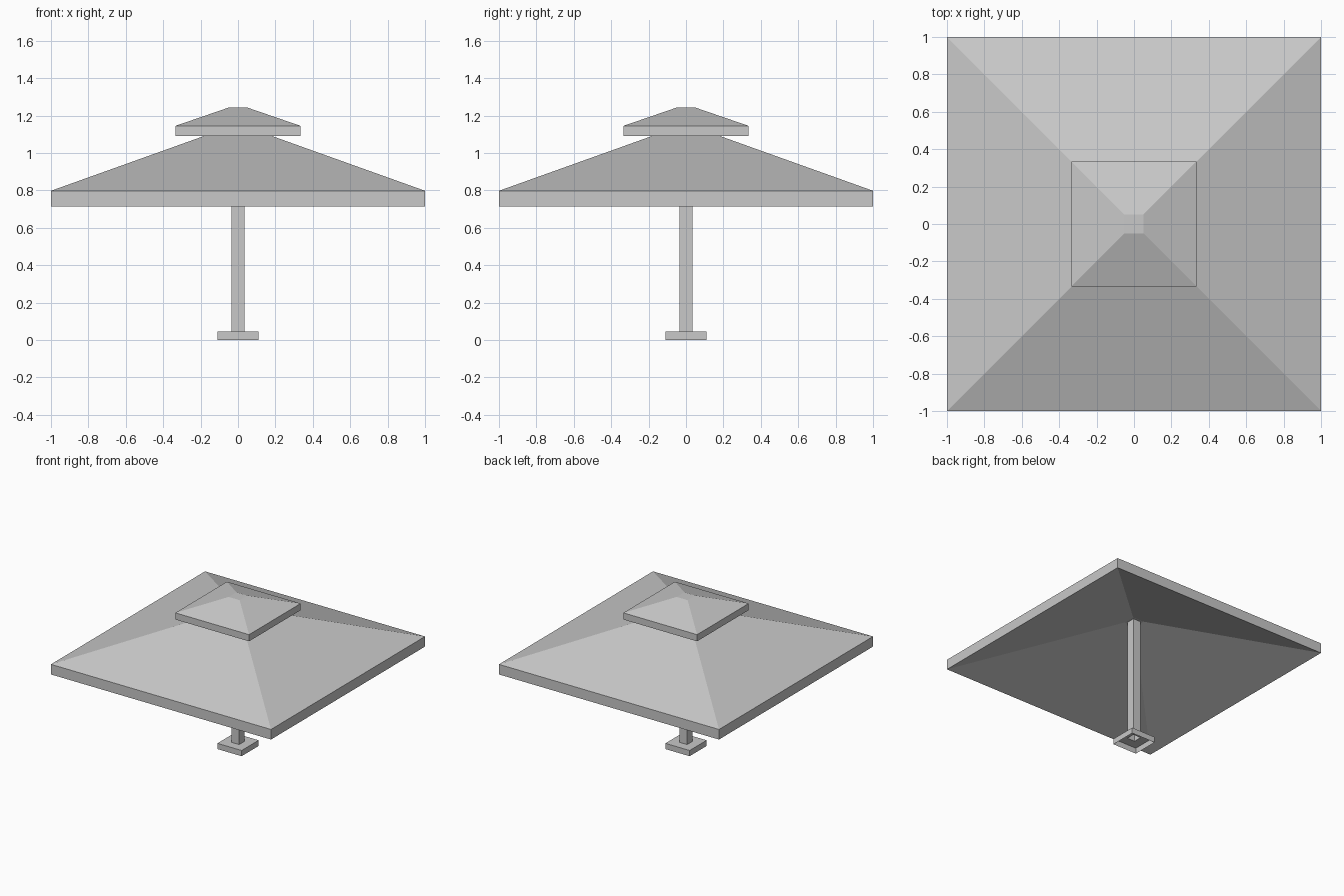
import bpy
import bmesh

cube = bpy.data.objects.get("Cube")
if cube:
    bpy.data.objects.remove(cube, do_unlink=True)

grey = bpy.data.materials.new("plain grey")
GREY = (0.58, 0.58, 0.58, 1)
grey.diffuse_color = GREY
grey.use_nodes = True
grey.node_tree.nodes["Principled BSDF"].inputs["Base Color"].default_value = GREY


def square_loft(name, profile, closed=False):
    """Sweep a (half width, height) profile around a square."""
    bm = bmesh.new()
    rings = [[bm.verts.new((sx * r, sy * r, z))
              for sx, sy in ((-1, -1), (1, -1), (1, 1), (-1, 1))]
             for r, z in profile]
    pairs = list(zip(rings, rings[1:]))
    if closed:
        # Cap the underside and the flat tip
        bm.faces.new(rings[0][::-1])
        bm.faces.new(rings[-1])
    for low, high in pairs:
        for i in range(4):
            j = (i + 1) % 4
            bm.faces.new((low[i], low[j], high[j], high[i]))
    mesh = bpy.data.meshes.new(name)
    bm.to_mesh(mesh)
    bm.free()
    mesh.materials.append(grey)
    obj = bpy.data.objects.new(name, mesh)
    bpy.context.collection.objects.link(obj)
    return obj


def canopy(name, half, bottom, eave, top):
    """Hipped canopy with a straight rim and a parallel hollow underside."""
    tip = 0.05
    rim = eave - bottom
    return square_loft(name, [(tip, top - rim), (half, bottom),
                              (half, eave), (tip, top)], closed=True)


# Hollow foot and post share the same open square tube construction
square_loft("foot", [(0.11, 0), (0.11, 0.047), (0.035, 0.047)])
square_loft("post", [(0.035, 0.047), (0.035, 1.055)])

# Large canopy and the small vent cap above it
canopy("main_canopy", 1.0, 0.715, 0.798, 1.138)
canopy("vent_cap", 0.335, 1.09, 1.145, 1.243)
